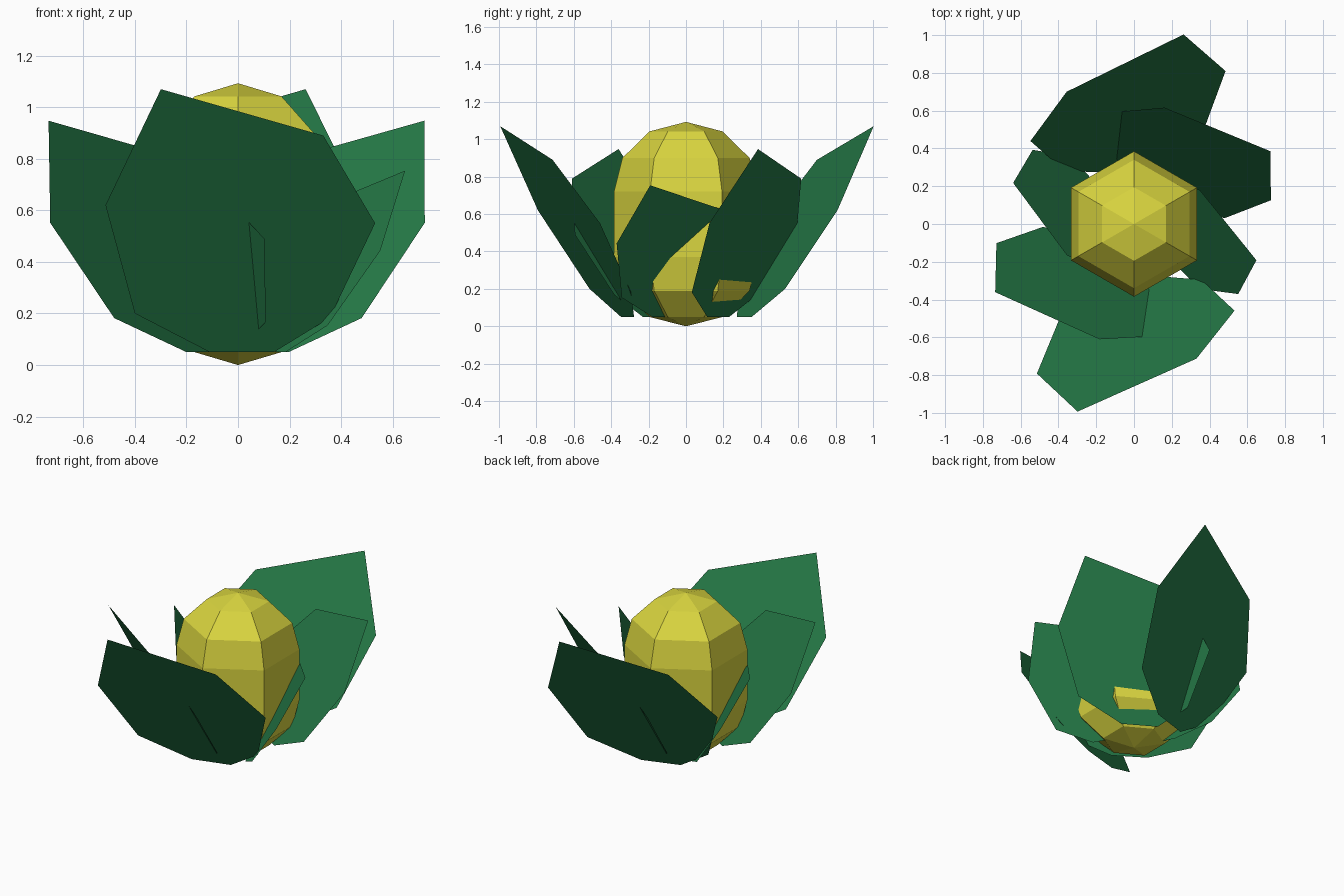
import bpy, bmesh, math

if "Cube" in bpy.data.objects:
    bpy.data.objects.remove(bpy.data.objects["Cube"])


def material(name, rgb):
    m = bpy.data.materials.new(name)
    m.diffuse_color = (*rgb, 1)
    m.use_nodes = True
    m.node_tree.nodes["Principled BSDF"].inputs["Base Color"].default_value = m.diffuse_color
    return m


def finish(name, bm, mat):
    me = bpy.data.meshes.new(name)
    bm.to_mesh(me)
    bm.free()
    me.materials.append(mat)
    ob = bpy.data.objects.new(name, me)
    bpy.context.collection.objects.link(ob)
    return ob


yellow = material("fruit yellow", (0.70, 0.67, 0.05))
green = material("leaf green", (0.018, 0.19, 0.062))

# Six-sided bulbous fruit: rings of (radius, height) closed by two poles
rings = [(0.195, 0.05), (0.34, 0.19), (0.385, 0.37),
         (0.385, 0.72), (0.34, 0.90), (0.195, 1.042)]
SIDES = 6
bm = bmesh.new()
loops = []
for r, z in rings:
    angles = [math.tau * i / SIDES + math.pi / 2 for i in range(SIDES)]
    loops.append([bm.verts.new((r * math.cos(a), r * math.sin(a), z)) for a in angles])
bottom, top = bm.verts.new((0, 0, 0)), bm.verts.new((0, 0, 1.093))
for i in range(SIDES):
    j = (i + 1) % SIDES
    for lo, hi in zip(loops, loops[1:]):
        bm.faces.new((lo[i], lo[j], hi[j], hi[i]))
    bm.faces.new((bottom, loops[0][j], loops[0][i]))
    bm.faces.new((top, loops[-1][i], loops[-1][j]))
finish("fruit", bm, yellow)

# Flat leaf outline: (sideways, height) counter-clockwise from the foot
outline = [(-0.199, 0), (0.06, 0), (0.264, 0.133), (0.389, 0.50),
           (0.127, 0.84), (-0.555, 1.02), (-0.708, 0.57), (-0.524, 0.15)]
LEAN = 0.56   # outward travel per unit of height


def leaf(name, azimuth, distance, shift, size):
    a = math.radians(azimuth)
    bm = bmesh.new()
    verts = []
    for u, w in outline:
        side, h = u * size + shift, w * size
        out = distance + LEAN * h
        verts.append(bm.verts.new((out * math.cos(a) - side * math.sin(a),
                                   out * math.sin(a) + side * math.cos(a),
                                   0.05 + h)))
    bm.faces.new(verts)
    finish(name, bm, green)


# Three sizes of leaf, each on two opposite sides
for size_name, azimuths, distance, shift, size in (
        ("large", (-74.4, 107.7), 0.305, 0.0, 1.0),
        ("medium", (59.2, -122.7), 0.198, 0.065, 0.88),
        ("small", (30.5, -151.8), 0.067, -0.111, 0.69)):
    for k, az in enumerate(azimuths):
        leaf(f"{size_name}_leaf_{k + 1}", az, distance, shift, size)
